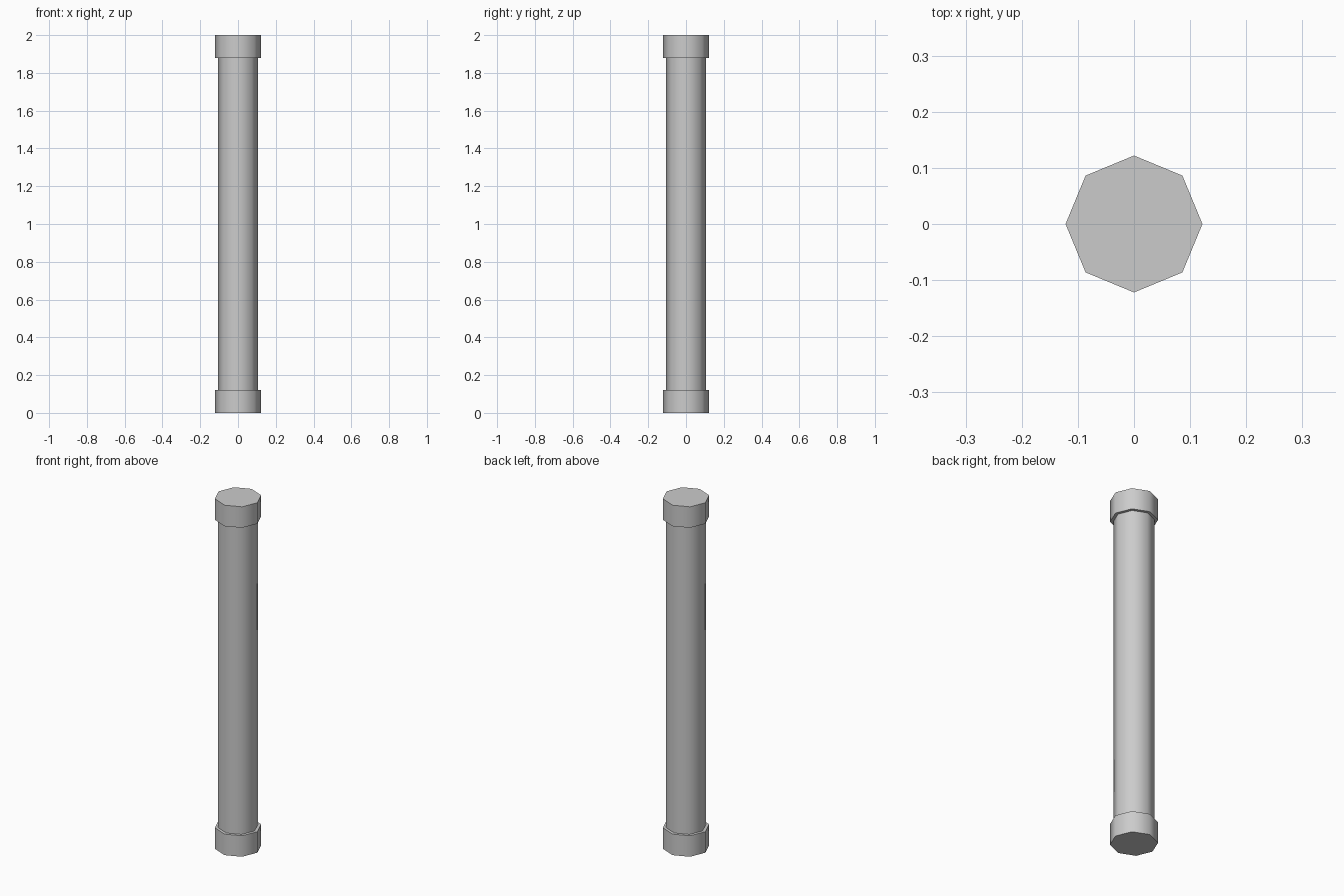
import bpy, bmesh
from math import cos, sin, tau, radians

if "Cube" in bpy.data.objects:
    bpy.data.objects.remove(bpy.data.objects["Cube"])

SIDES = 8
COLLAR_R, SHAFT_R = 0.122, 0.105
COLLAR_H, HEIGHT = 0.12, 2.0

# Profile (radius, z) from the bottom collar, up the shaft, to the top collar
lower = [(COLLAR_R, 0), (COLLAR_R, COLLAR_H), (SHAFT_R, COLLAR_H)]
profile = lower + [(r, HEIGHT - z) for r, z in reversed(lower)]

# Eight-sided pillar with a corner on each axis
bm = bmesh.new()
rings = [[bm.verts.new((r * cos(tau * i / SIDES), r * sin(tau * i / SIDES), z))
          for i in range(SIDES)] for r, z in profile]
for a, b in zip(rings, rings[1:]):
    for i in range(SIDES):
        j = (i + 1) % SIDES
        bm.faces.new((a[i], a[j], b[j], b[i]))

# End caps
bm.faces.new(rings[0][::-1])
bm.faces.new(rings[-1])

mesh = bpy.data.meshes.new("pillar")
bm.to_mesh(mesh)
bm.free()
pillar = bpy.data.objects.new("pillar", mesh)
bpy.context.collection.objects.link(pillar)

# Smooth around the sides, sharp at collar rims
bpy.context.view_layer.objects.active = pillar
pillar.select_set(True)
bpy.ops.object.shade_smooth_by_angle(angle=radians(60))
